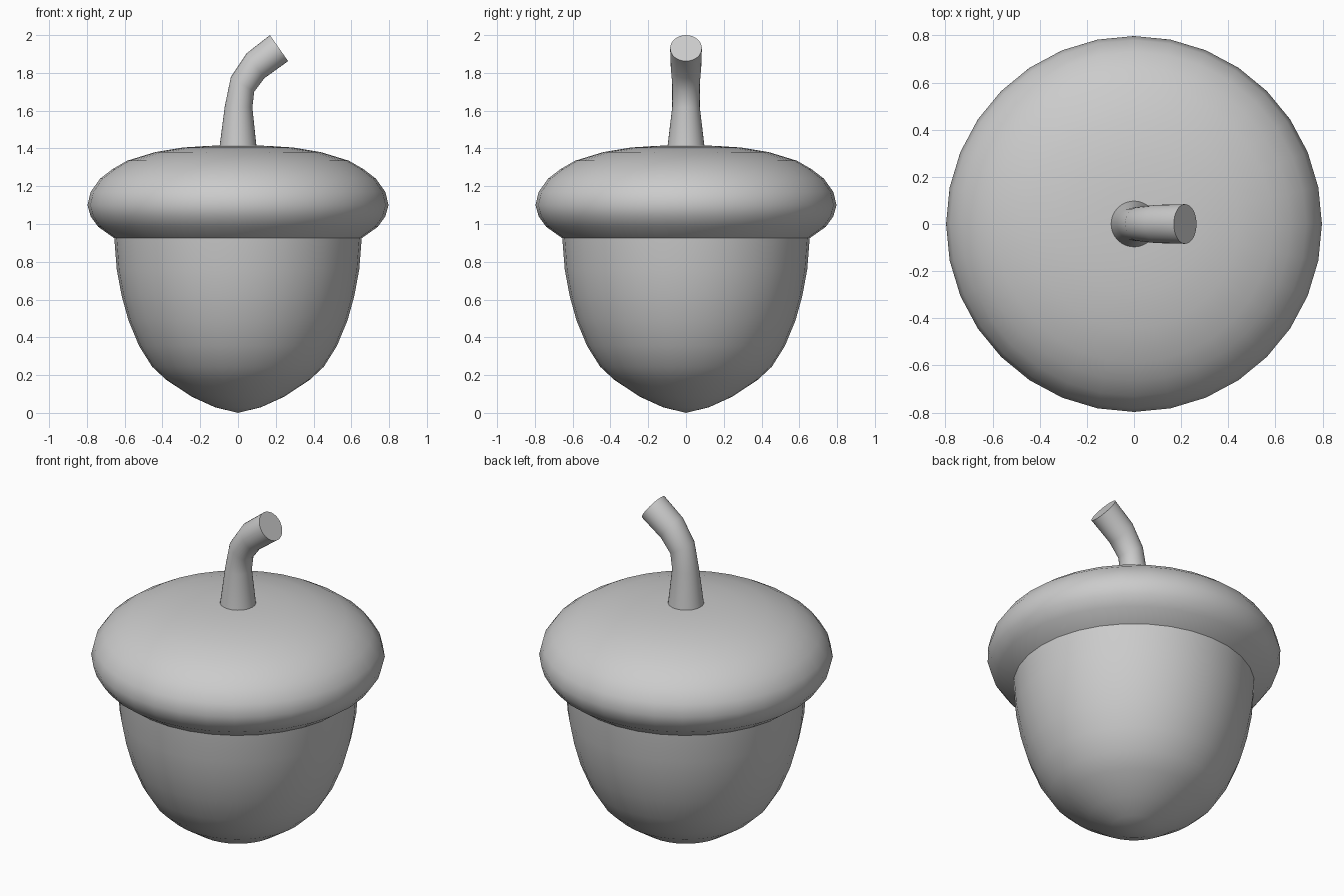
import bpy, bmesh
from math import sin, cos, pi, radians

if "Cube" in bpy.data.objects:
    bpy.data.objects.remove(bpy.data.objects["Cube"])

SEGS = 32


def skin_rings(name, rings):
    """Join a list of rings (lists of points; one point = pole) into a smooth mesh."""
    bm = bmesh.new()
    loops = [[bm.verts.new(p) for p in ring] for ring in rings]
    for a, b in zip(loops, loops[1:]):
        for i in range(SEGS):
            j = (i + 1) % SEGS
            if len(a) == 1:
                bm.faces.new((a[0], b[j], b[i]))
            elif len(b) == 1:
                bm.faces.new((a[i], a[j], b[0]))
            else:
                bm.faces.new((a[i], a[j], b[j], b[i]))
    # close open ends that are marked as full rings on the stem
    if name == "stem":
        bm.faces.new(loops[-1])
    bmesh.ops.recalc_face_normals(bm, faces=bm.faces)
    mesh = bpy.data.meshes.new(name)
    bm.to_mesh(mesh)
    bm.free()
    obj = bpy.data.objects.new(name, mesh)
    bpy.context.collection.objects.link(obj)
    bpy.ops.object.select_all(action='DESELECT')
    obj.select_set(True)
    bpy.context.view_layer.objects.active = obj
    bpy.ops.object.shade_smooth_by_angle(angle=radians(45))
    return obj


def ring(cx, cz, r, tilt=0.0):
    """Circle around (cx, 0, cz), leaning toward +x by tilt degrees."""
    t = radians(tilt)
    pts = []
    for k in range(SEGS):
        a = 2 * pi * k / SEGS
        u = r * cos(a)
        pts.append((cx + u * cos(t), r * sin(a), cz - u * sin(t)))
    return pts


def lathe(name, profile):
    return skin_rings(name, [ring(0, z, r) if r else [(0, 0, z)] for r, z in profile])


# nut body, pointed at the bottom
lathe("nut", [(0, 0), (.122, .03), (.243, .085), (.38, .175), (.455, .245),
              (.524, .355), (.58, .49), (.616, .62), (.642, .76), (.655, .925)])

# rounded cap overhanging the nut
lathe("cap", [(.655, .925), (.74, .985), (.78, 1.04), (.797, 1.10), (.78, 1.17),
              (.73, 1.24), (.665, 1.29), (.587, 1.335), (.44, 1.38),
              (.29, 1.405), (.15, 1.414), (0, 1.417)])

# bent stem with a flat cut end
skin_rings("stem", [ring(*s) for s in [
    (0, 1.40, .099, 0), (.003, 1.62, .073, 2), (.024, 1.739, .073, 32),
    (.093, 1.838, .081, 55), (.217, 1.931, .084, 55)]])
